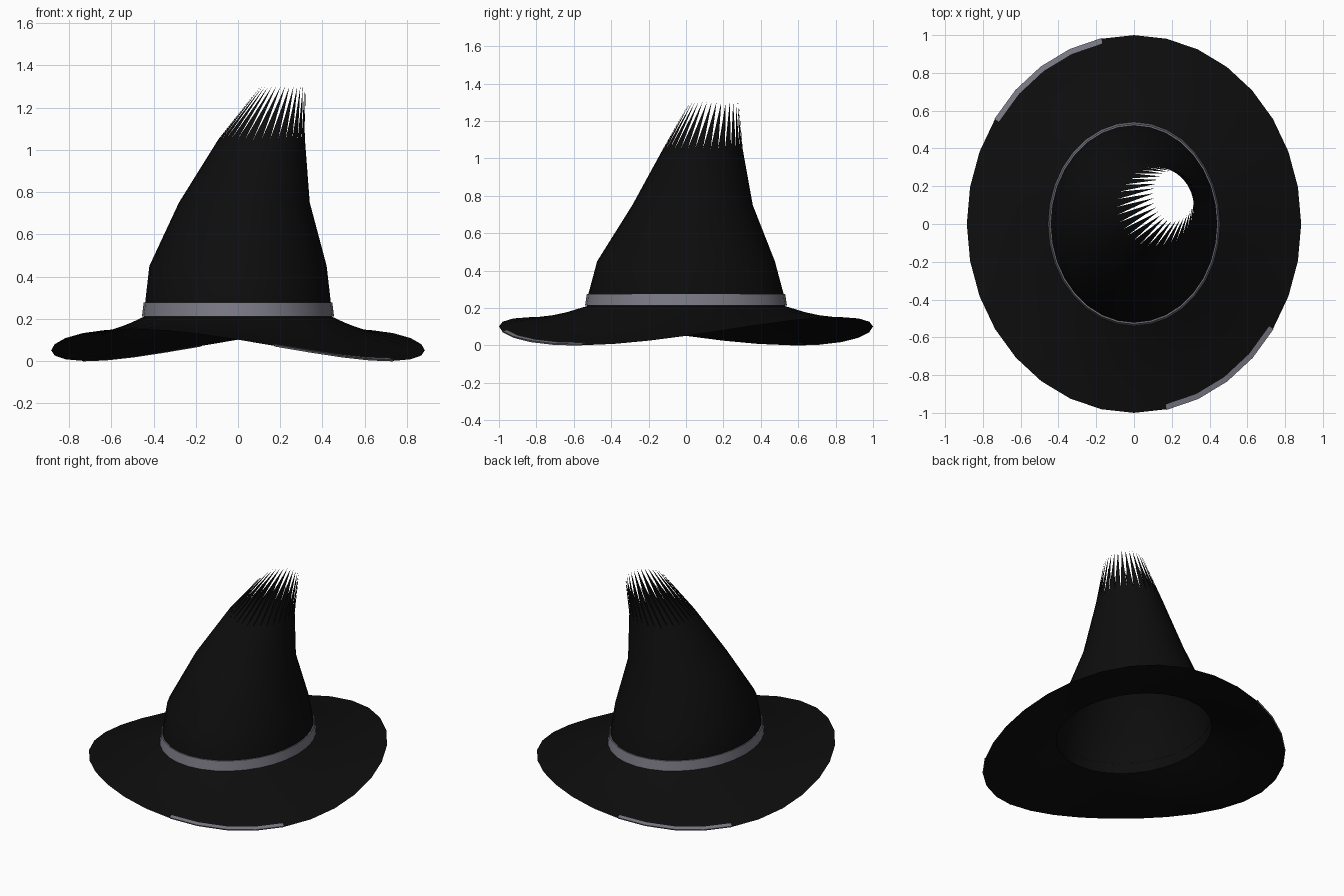
import bpy
import bmesh
import math

if "Cube" in bpy.data.objects:
    bpy.data.objects.remove(bpy.data.objects["Cube"])

SEG = 32


def material(name, color):
    m = bpy.data.materials.new(name)
    m.diffuse_color = (*color, 1)
    m.use_nodes = True
    m.node_tree.nodes["Principled BSDF"].inputs["Base Color"].default_value = m.diffuse_color
    return m


BLACK = material("black felt", (0.004, 0.004, 0.004))
GREY = material("grey ribbon", (0.2, 0.197, 0.24))


def angle(i):
    return 2 * math.pi * i / SEG


def ellipse(cx, cy, z, rx, ry, shift=0.0):
    """Ring of points; shift rotates by a fraction of one segment."""
    return [(cx + rx * math.cos(angle(i + shift)),
             cy + ry * math.sin(angle(i + shift)), z) for i in range(SEG)]


def loft(name, rings, mat, closed=True, spikes=None):
    """Skin successive rings; optional spikes rise from the last ring."""
    bm = bmesh.new()
    rows = [[bm.verts.new(p) for p in r] for r in rings]
    for a, b in zip(rows, rows[1:]):
        n = len(a)
        for i in range(n if closed else n - 1):
            j = (i + 1) % n
            bm.faces.new((a[i], a[j], b[j], b[i]))
    if spikes:
        last = rows[-1]
        for i, p in enumerate(spikes):
            bm.faces.new((last[i], last[(i + 1) % SEG], bm.verts.new(p)))
    mesh = bpy.data.meshes.new(name)
    bm.to_mesh(mesh)
    bm.free()
    mesh.materials.append(mat)
    ob = bpy.data.objects.new(name, mesh)
    bpy.context.collection.objects.link(ob)
    bpy.ops.object.select_all(action='DESELECT')
    ob.select_set(True)
    bpy.context.view_layer.objects.active = ob
    bpy.ops.object.shade_smooth_by_angle(angle=math.radians(30))
    return ob


def brim_point(a, t, lift=0.0, grow=0.0):
    """Point on the warped brim: t = 0 at the crown, 1 at the rim."""
    rx = 0.445 + (0.885 - 0.445) * t + grow
    ry = 0.53 + (1.0 - 0.53) * t + grow
    rim = 0.076 - 0.025 * math.cos(2 * a) + 0.071 * math.sin(2 * a)
    z = 0.21 + (rim - 0.21) * t - 0.06 * t * (1 - t)
    return (rx * math.cos(a), ry * math.sin(a), z + lift)


# Wavy brim, from the rim inwards
loft("brim", [[brim_point(angle(i), t) for i in range(SEG)]
              for t in (1.0, 0.75, 0.5, 0.25, 0.0)], BLACK)

# Leaning crown with a frayed open tip
crown = [(0, 0, 0.21, 0.445, 0.53),
         (0, 0, 0.275, 0.44, 0.522),
         (0, 0, 0.45, 0.42, 0.475),
         (0.03, 0.035, 0.75, 0.31, 0.322),
         (0.112, 0.09, 1.05, 0.205, 0.213)]
loft("crown", [ellipse(*c) for c in crown], BLACK,
     spikes=ellipse(0.212, 0.15, 1.30, 0.108, 0.132, 0.5))

# Ribbon band around the base of the crown
band = [(0.446, 0.53, 0.212), (0.455, 0.54, 0.212),
        (0.447, 0.53, 0.276), (0.438, 0.52, 0.276)]
loft("hat_band", [ellipse(0, 0, z, rx, ry) for rx, ry, z in band], GREY)

# Two rim strips on the drooping corners, opposite each other
for name, start in (("front_rim_strip", 25), ("back_rim_strip", 9)):
    span = [angle(i) for i in range(start, start + 5)]
    loft(name, [[brim_point(a, t, lift, grow) for a in span]
                for t, lift, grow in ((0.99, -0.004, 0.003), (1.0, 0.006, 0.003),
                                      (0.945, 0.006, 0.0), (0.945, 0.0, 0.0))],
         GREY, closed=False)
